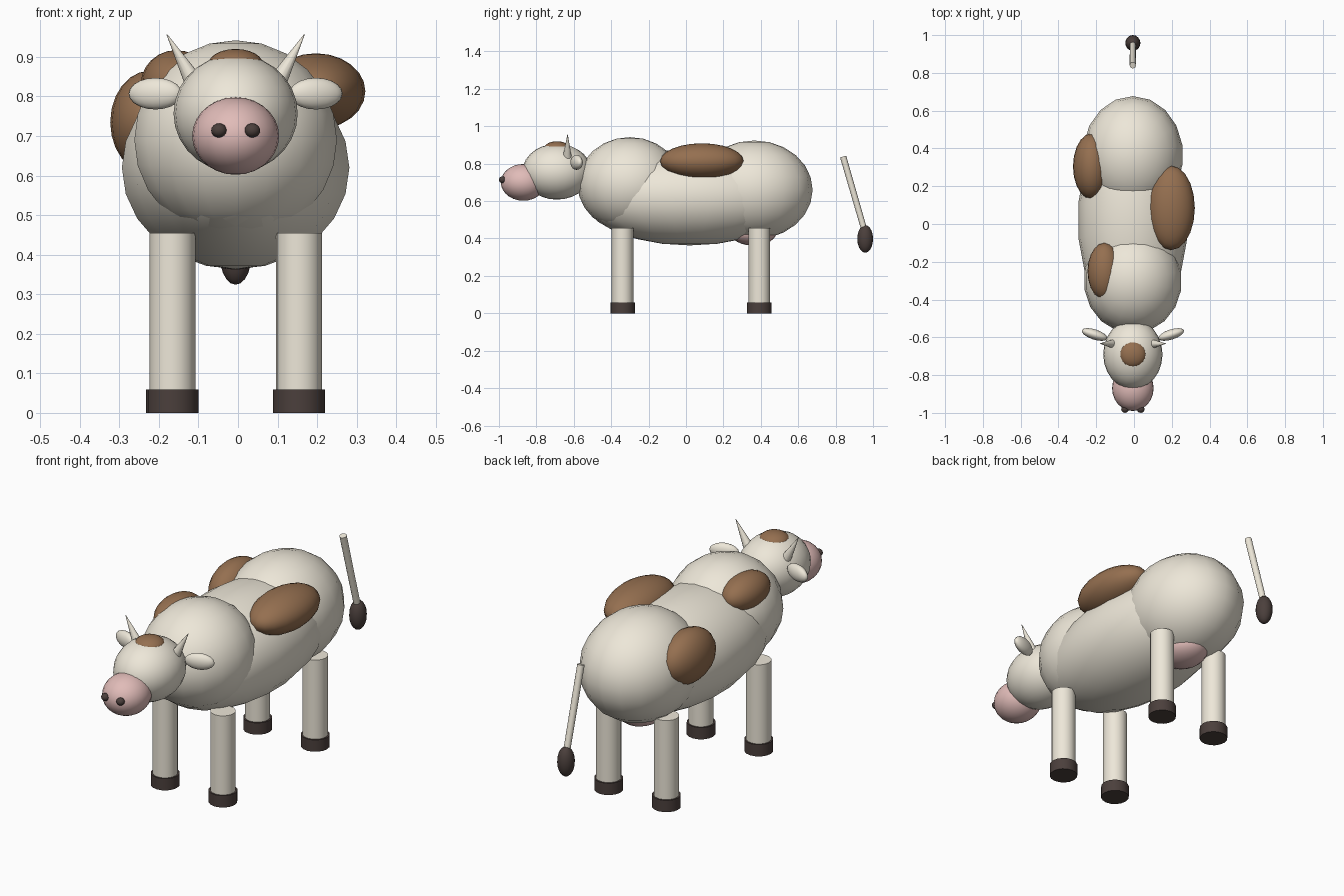
import bpy
from math import radians
from mathutils import Vector

if "Cube" in bpy.data.objects:
    bpy.data.objects.remove(bpy.data.objects["Cube"])

CX = -0.006  # centre line of the animal


def material(name, rgb):
    m = bpy.data.materials.new(name)
    m.diffuse_color = (*rgb, 1)
    m.use_nodes = True
    m.node_tree.nodes["Principled BSDF"].inputs["Base Color"].default_value = m.diffuse_color
    return m


CREAM = material("cream", (0.85, 0.80, 0.69))
BROWN = material("brown", (0.30, 0.16, 0.08))
PINK = material("pink", (0.75, 0.50, 0.48))
DARK = material("dark", (0.07, 0.05, 0.045))


def finish(name, mat):
    ob = bpy.context.object
    ob.name = name
    ob.data.materials.append(mat)
    bpy.ops.object.shade_smooth_by_angle(angle=radians(40))
    return ob


def ellipsoid(name, loc, radii, mat, seg=20, rings=12, turn=0):
    bpy.ops.mesh.primitive_uv_sphere_add(
        segments=seg, ring_count=rings, radius=1,
        location=(loc[0] + CX, loc[1], loc[2]), rotation=(0, 0, turn))
    bpy.context.object.scale = radii
    return finish(name, mat)


def rod(name, a, b, r1, r2, mat, seg=16):
    a, b = Vector(a) + Vector((CX, 0, 0)), Vector(b) + Vector((CX, 0, 0))
    d = b - a
    bpy.ops.mesh.primitive_cone_add(
        vertices=seg, radius1=r1, radius2=r2, depth=d.length,
        location=(a + b) / 2, rotation=d.to_track_quat('Z', 'Y').to_euler())
    return finish(name, mat)


# Body masses
ellipsoid("belly", (0, 0.02, 0.62), (0.292, 0.57, 0.257), CREAM, 18, 12)
ellipsoid("shoulders", (0, -0.30, 0.69), (0.26, 0.28, 0.252), CREAM, 18, 12)
ellipsoid("hips", (0, 0.365, 0.66), (0.266, 0.312, 0.264), CREAM, 18, 12)
ellipsoid("udder", (0, 0.36, 0.435), (0.11, 0.125, 0.073), PINK)

# Head and muzzle
ellipsoid("head", (0, -0.69, 0.757), (0.157, 0.185, 0.149), CREAM, 24, 14)
ellipsoid("muzzle", (0, -0.87, 0.70), (0.11, 0.12, 0.098), PINK, 24, 14)

# Paired parts
for side, s in (("left", -1), ("right", 1)):
    ellipsoid(side + "_nostril", (s * 0.042, -0.981, 0.714),
              (0.02, 0.019, 0.018), DARK, 12, 8)
    ellipsoid(side + "_ear", (s * 0.203, -0.585, 0.807),
              (0.071, 0.027, 0.04), CREAM, 16, 10, s * radians(18))
    rod(side + "_horn", (s * 0.105, -0.635, 0.835),
        (s * 0.174, -0.633, 0.957), 0.024, 0.001, CREAM, 12)
    for end, y in (("front", -0.339), ("rear", 0.392)):
        rod(f"{side}_{end}_leg", (s * 0.16, y, 0.04),
            (s * 0.16, y, 0.455), 0.058, 0.058, CREAM)
        rod(f"{side}_{end}_hoof", (s * 0.16, y, 0),
            (s * 0.16, y, 0.059), 0.066, 0.066, DARK)

# Tail and tuft
rod("tail", (0, 0.84, 0.838), (0, 0.955, 0.44), 0.017, 0.016, CREAM, 12)
ellipsoid("tail_tuft", (0, 0.958, 0.398), (0.04, 0.042, 0.074), DARK, 16, 10)

# Coat patches
ellipsoid("forehead_patch", (0, -0.69, 0.88), (0.07, 0.07, 0.04), BROWN)
ellipsoid("right_patch", (0.203, 0.085, 0.813), (0.125, 0.223, 0.096), BROWN)
ellipsoid("left_hip_patch", (-0.217, 0.305, 0.735), (0.10, 0.175, 0.13), BROWN)
ellipsoid("left_shoulder_patch", (-0.15, -0.25, 0.83), (0.09, 0.15, 0.087), BROWN)
